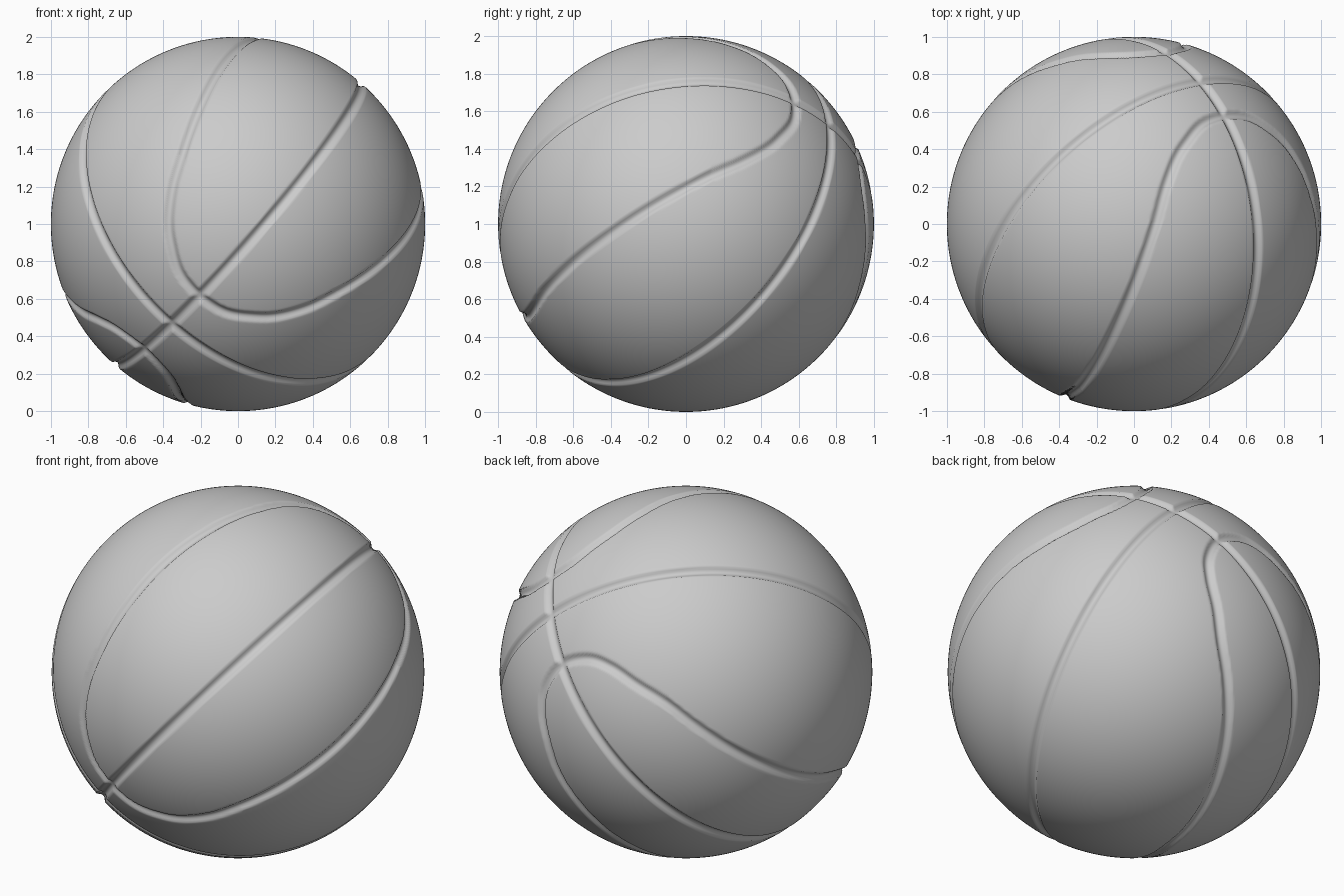
import bpy, bmesh, math
from mathutils import Vector, Matrix
from mathutils.kdtree import KDTree

if "Cube" in bpy.data.objects:
    bpy.data.objects.remove(bpy.data.objects["Cube"])

SEGS = 144          # grid cells per cube-sphere side
HALF_WIDTH = 0.030  # groove half width
DEPTH = 0.020       # groove depth

# Tilted ball frame: u = seam crossing axis, v = panel pole, w = side axis
u = Vector((0.357, 0.765, 0.536)).normalized()
v = Vector((0.557, -0.635, 0.534))
v = (v - u * v.dot(u)).normalized()
w = u.cross(v)
frame = Matrix((u, v, w)).transposed()


def oval(quarter, sign):
    """Closed seam from a quarter outline in (u, w), mirrored and put on the sphere."""
    q = quarter
    half = q + [(-a, b) for a, b in reversed(q[:-1])]
    ring = half + [(a, -b) for a, b in reversed(half[1:-1])]
    pts = [Vector((a, sign * math.sqrt(max(0, 1 - a * a - b * b)), b)) for a, b in ring]
    n, out, steps = len(pts), [], 60
    for i in range(n):
        p0, p1, p2, p3 = (pts[(i + k - 1) % n] for k in range(4))
        for s in range(steps):
            t = s / steps
            p = 0.5 * (2 * p1 + (p2 - p0) * t + (2 * p0 - 5 * p1 + 4 * p2 - p3) * t * t
                       + (3 * p1 - p0 - 3 * p2 + p3) * t ** 3)
            out.append(p.normalized())
    return out


# Curved seams around each pole
seams = oval([(0.968, 0), (0.950, 0.16), (0.896, 0.295), (0.833, 0.39), (0.72, 0.49),
              (0.56, 0.57), (0.25, 0.655), (0, 0.675)], 1)
seams += oval([(0.954, 0), (0.924, 0.17), (0.86, 0.275), (0.762, 0.352), (0.63, 0.425),
               (0.46, 0.466), (0.22, 0.495), (0, 0.505)], -1)
tree = KDTree(len(seams))
for i, p in enumerate(seams):
    tree.insert(p, i)
tree.balance()

# Ball: cube sphere with grooves pressed along the seams
bm = bmesh.new()
bmesh.ops.create_cube(bm, size=2)
bmesh.ops.subdivide_edges(bm, edges=bm.edges[:], cuts=SEGS - 1, use_grid_fill=True)
for vert in bm.verts:
    p = Vector([math.tan(c * math.pi / 4) for c in vert.co]).normalized()
    d = min(abs(p.y), abs(p.z), tree.find(p)[2])
    r = 1.0
    if d < HALF_WIDTH:
        r -= DEPTH * (1 - (d / HALF_WIDTH) ** 2)
    vert.co = frame @ (p * r) + Vector((0, 0, 1))
bmesh.ops.recalc_face_normals(bm, faces=bm.faces[:])
for f in bm.faces:
    f.smooth = True
mesh = bpy.data.meshes.new("ball")
bm.to_mesh(mesh)
bm.free()
ball = bpy.data.objects.new("ball", mesh)
bpy.context.collection.objects.link(ball)
